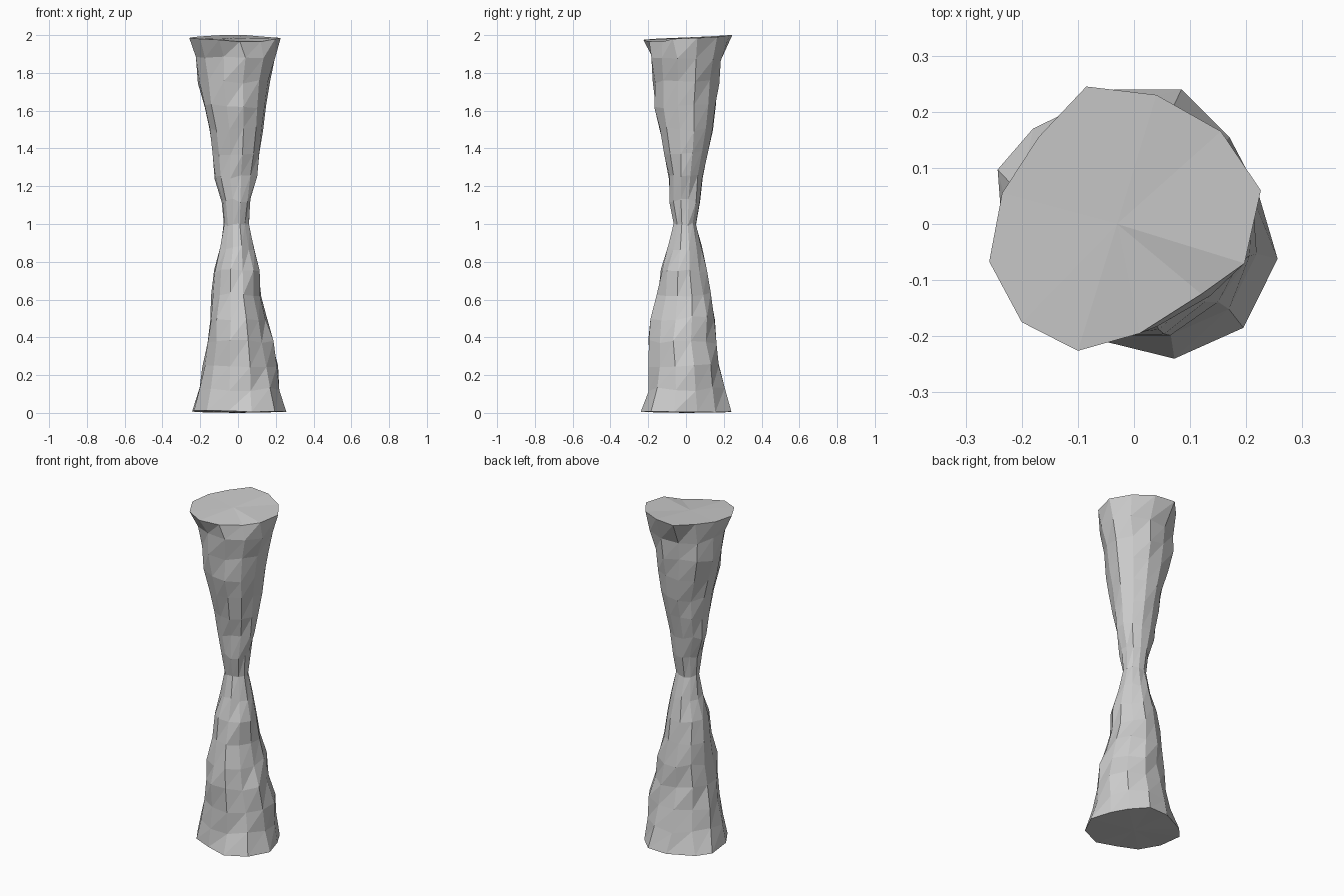
import bpy, bmesh, math, random

random.seed(4)
SIDES = 12

# Silhouette per level: z, x min, x max, y min, y max
LEVELS = [
    (0.125, -.205, .225, -.205, .205), (0.25, -.190, .210, -.195, .180),
    (0.375, -.172, .185, -.198, .160), (0.50, -.155, .158, -.185, .160),
    (0.625, -.140, .125, -.155, .140), (0.75, -.127, .115, -.132, .110),
    (0.875, -.092, .085, -.095, .082), (1.00, -.075, .058, -.065, .052),
    (1.125, -.085, .070, -.088, .075), (1.25, -.125, .100, -.094, .092),
    (1.375, -.135, .115, -.115, .122), (1.50, -.150, .135, -.143, .150),
    (1.625, -.185, .152, -.168, .165), (1.75, -.217, .172, -.175, .180),
    (1.875, -.235, .198, -.182, .190),
]
# Uneven rims, counter-clockwise from 15 degrees
BOTTOM = [(.22, .06), (.17, .155), (.085, .24), (-.035, .24), (-.18, .17), (-.243, .097),
          (-.232, -.05), (-.165, -.16), (-.05, -.21), (.072, -.24), (.195, -.185), (.256, -.062)]
TOP = [(.226, .06), (.155, .165), (.04, .23), (-.085, .245), (-.17, .155), (-.235, .055),
       (-.258, -.067), (-.2, -.175), (-.1, -.226), (.01, -.195), (.12, -.125), (.197, -.07)]
TOP_Z = [1.985, 1.99, 2.0, 2.0, 1.995, 1.99, 1.985, 1.98, 1.975, 1.965, 1.965, 1.98]

bm = bmesh.new()


def jitter(amount):
    return random.uniform(-amount, amount)


def body_ring(z, x0, x1, y0, y1):
    ring = []
    for i in range(SIDES):
        a = math.radians(15 + 360 * i / SIDES)
        rough = 1 + jitter(0.055)
        ring.append(bm.verts.new((
            (x0 + x1) / 2 + (x1 - x0) / 2 * math.cos(a) * rough,
            (y0 + y1) / 2 + (y1 - y0) / 2 * math.sin(a) * rough,
            z + jitter(0.012))))
    return ring


# Rings from bottom rim to top rim
rings = [[bm.verts.new((x, y, 0.008 + jitter(0.006))) for x, y in BOTTOM]]
rings += [body_ring(*level) for level in LEVELS]
rings.append([bm.verts.new((x, y, z)) for (x, y), z in zip(TOP, TOP_Z)])

# Side walls, split into flat facets
for low, high in zip(rings, rings[1:]):
    for i in range(SIDES):
        j = (i + 1) % SIDES
        bm.faces.new((low[i], low[j], high[j]))
        bm.faces.new((low[i], high[j], high[i]))

# Fan caps
base = bm.verts.new((0, 0, 0))
crown = bm.verts.new((-.03, 0, 1.985))
for i in range(SIDES):
    j = (i + 1) % SIDES
    bm.faces.new((base, rings[0][j], rings[0][i]))
    bm.faces.new((crown, rings[-1][i], rings[-1][j]))

mesh = bpy.data.meshes.new("hourglass_pillar")
bm.to_mesh(mesh)
bm.free()
pillar = bpy.data.objects.new("hourglass_pillar", mesh)
bpy.context.collection.objects.link(pillar)
